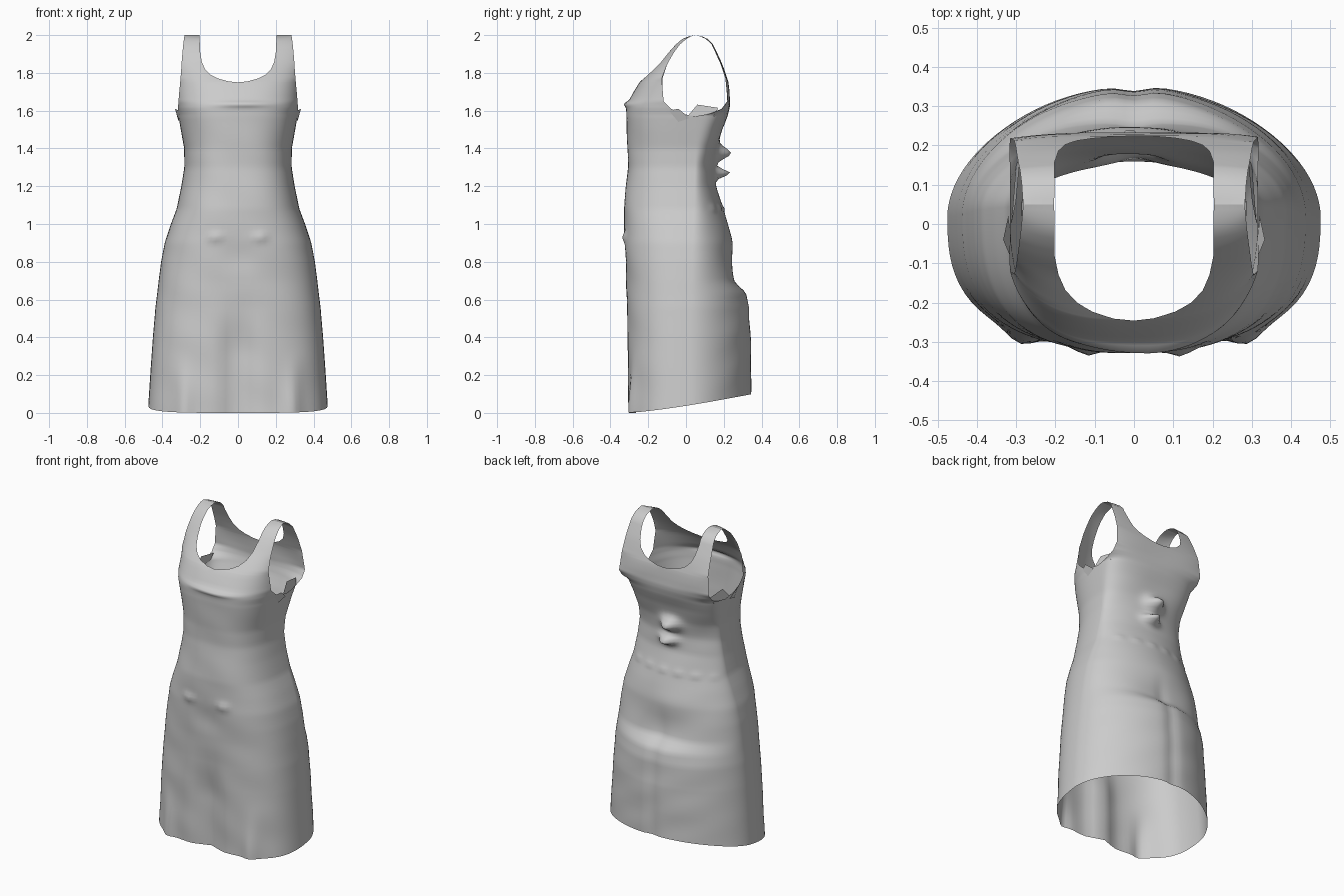
import bpy, bmesh, math

N = 24          # columns per quarter of the garment
ARM = 1.57      # height of the armhole bottom

cloth = bpy.data.materials.new("grey cloth")
cloth.diffuse_color = (0.6, 0.6, 0.6, 1)


def lerp_table(table, z, col):
    """Piecewise linear lookup of a column by height."""
    if z <= table[0][0]:
        return table[0][col]
    for a, b in zip(table, table[1:]):
        if z <= b[0]:
            t = (z - a[0]) / (b[0] - a[0])
            return a[col] + (b[col] - a[col]) * t
    return table[-1][col]


# height, half width, front y, back y
BODY = [(0, .475, -.310, .350), (.2, .463, -.312, .350), (.4, .450, -.315, .347),
        (.56, .437, -.315, .338), (.63, .428, -.317, .322), (.70, .420, -.318, .288),
        (.80, .407, -.322, .268), (.90, .388, -.327, .250), (1.0, .355, -.328, .222),
        (1.08, .325, -.328, .198), (1.2, .300, -.318, .160), (1.3, .284, -.308, .152),
        (1.4, .285, -.308, .165), (1.5, .303, -.314, .192), (1.57, .315, -.318, .218),
        (1.615, .317, -.318, .230), (1.64, .316, -.308, .233), (1.70, .311, -.275, .231),
        (1.75, .306, -.245, .225), (1.81, .301, -.190, .207), (1.86, .298, -.142, .188),
        (1.91, .294, -.102, .165), (1.95, .290, -.064, .146), (1.98, .286, -.028, .118),
        (1.993, .284, .010, .088), (2.0, .282, .050, .050)]
# height, armhole edge y at the front and at the back
ARMHOLE = [(1.57, .05, .05), (1.585, -.03, .13), (1.61, -.08, .19), (1.65, -.12, .220),
           (1.77, -.127, .210), (1.85, -.098, .182), (1.91, -.063, .155),
           (1.95, -.033, .136), (1.98, .002, .105), (1.993, .025, .075), (2.0, .05, .05)]
# height, half width of the neck opening
NECK = [(1.75, 0), (1.755, .05), (1.77, .105), (1.79, .145), (1.82, .175),
        (1.86, .192), (1.92, .202), (2.0, .203)]


def smooth(a, b, v):
    t = max(0, min(1, (v - a) / (b - a)))
    return t * t * (3 - 2 * t)


def bump(x, cx, w):
    return math.exp(-((x - cx) / w) ** 2)


def folds(x, y, z, front):
    """Push the cloth in and out for folds, darts and creases."""
    d = .002 * math.sin(23 * z + 5 * x) * math.sin(11 * x + 3 * z) * smooth(2, 1.7, z)
    if front:
        d += .045 * bump(x, 0, .075) * smooth(.66, .30, z)             # valley between legs
        d -= .028 * bump(abs(x), .29, .045) * smooth(.35, 0, z)        # hem corners
        d += .010 * bump(z, .82, .08) * bump(x, 0, .08)
        for s in (-1, 1):
            d -= .016 * bump(x, s * .12, .03) * bump(z, .93, .025)     # hip darts
        d -= .020 * bump(z, 1.635, .014) * bump(x, .03, .15)           # bust crease
    else:
        d -= .012 * bump(x, 0, .04) * smooth(.95, .6, z)               # centre back groove
        d -= .030 * bump(x, 0, .2) * smooth(.63, .70, z) * smooth(.95, .72, z)  # seat hollow
        d += .008 * bump(z, 1.085, .014) * (.5 + .5 * math.sin(60 * x))  # waist seam
        # crumpled bow
        d += .080 * bump(x, -.01, .055) * bump(z, 1.375, .038)
        d += .080 * bump(x, .01, .05) * bump(z, 1.27, .025)
    return d


def section(z, front):
    """One quarter section, from the centre (or strap edge) to the side."""
    hw = lerp_table(BODY, z, 1)
    ye = lerp_table(BODY, z, 2 if front else 3)
    ym = .02 + .03 * smooth(.2, 1.5, z)
    n = 2.75 if front else 1.85 + 1.6 * smooth(1.3, 1.62, z)
    xi, f = 0, 0
    if z > ARM:
        ya = lerp_table(ARMHOLE, z, 1 if front else 2)
        xi = lerp_table(NECK, z, 1)
        f = max(0, min(.97, (ya - ym) / (ye - ym))) if abs(ye - ym) > 1e-5 else .97
    virtual = hw / (1 - f ** n) ** (1 / n)
    a0 = math.asin(min(1, xi / virtual) ** (n / 2))
    a1 = math.asin(min(1, hw / virtual) ** (n / 2))
    pts = []
    for i in range(N + 1):
        a = a0 + (a1 - a0) * i / N
        x = virtual * math.sin(a) ** (2 / n)
        y = ym + (ye - ym) * max(0, math.cos(a)) ** (2 / n) if a < 1.5707 else ym
        pts.append((x, y, (y - ym) / (ye - ym) if abs(ye - ym) > 1e-5 else 0))
    return pts


def finish(bm, name):
    me = bpy.data.meshes.new(name)
    bm.to_mesh(me)
    bm.free()
    me.materials.append(cloth)
    ob = bpy.data.objects.new(name, me)
    bpy.context.collection.objects.link(ob)
    for p in me.polygons:
        p.use_smooth = True
    return ob


# Dress: four quarter sheets welded along the centre, the sides and the shoulders
heights = [ARM * i / 90 for i in range(91)]
heights += [1.577, 1.585, 1.597, 1.61, 1.62, 1.63, 1.64, 1.65, 1.66, 1.68, 1.70, 1.725, 1.75,
            1.755, 1.762, 1.77, 1.78, 1.79, 1.805, 1.82, 1.84, 1.86, 1.88, 1.90, 1.92,
            1.935, 1.95, 1.965, 1.98, 1.987, 1.993, 1.997, 2.0]
bm = bmesh.new()
for front in (True, False):
    for side in (1, -1):
        rows = []
        for z in heights:
            row = []
            for x, y, w in section(z, front):
                px = side * x
                py = y + folds(px, y, z, front) * min(1, w * 1.5)
                hem = .1 * max(0, (y + .31) / .66) ** 1.3 * max(0, 1 - z / .5)
                row.append(bm.verts.new((px, py, z + hem)))
            rows.append(row)
        for lo, hi in zip(rows, rows[1:]):
            for i in range(N):
                q = (lo[i], lo[i + 1], hi[i + 1], hi[i])
                bm.faces.new(q if front == (side == 1) else q[::-1])
bmesh.ops.remove_doubles(bm, verts=bm.verts, dist=.0002)
finish(bm, "dress")

# Loose cloth scraps under each arm
bm = bmesh.new()
for s in (1, -1):
    for pts in (((.312, .0, 1.56), (.30, .06, 1.632), (.29, .17, 1.615), (.30, .15, 1.57)),
                ((.312, -.09, 1.60), (.333, -.04, 1.61), (.32, .02, 1.56), (.312, -.04, 1.54))):
        bm.faces.new([bm.verts.new((s * x, y, z)) for x, y, z in pts][::s])
finish(bm, "armhole_scraps")
